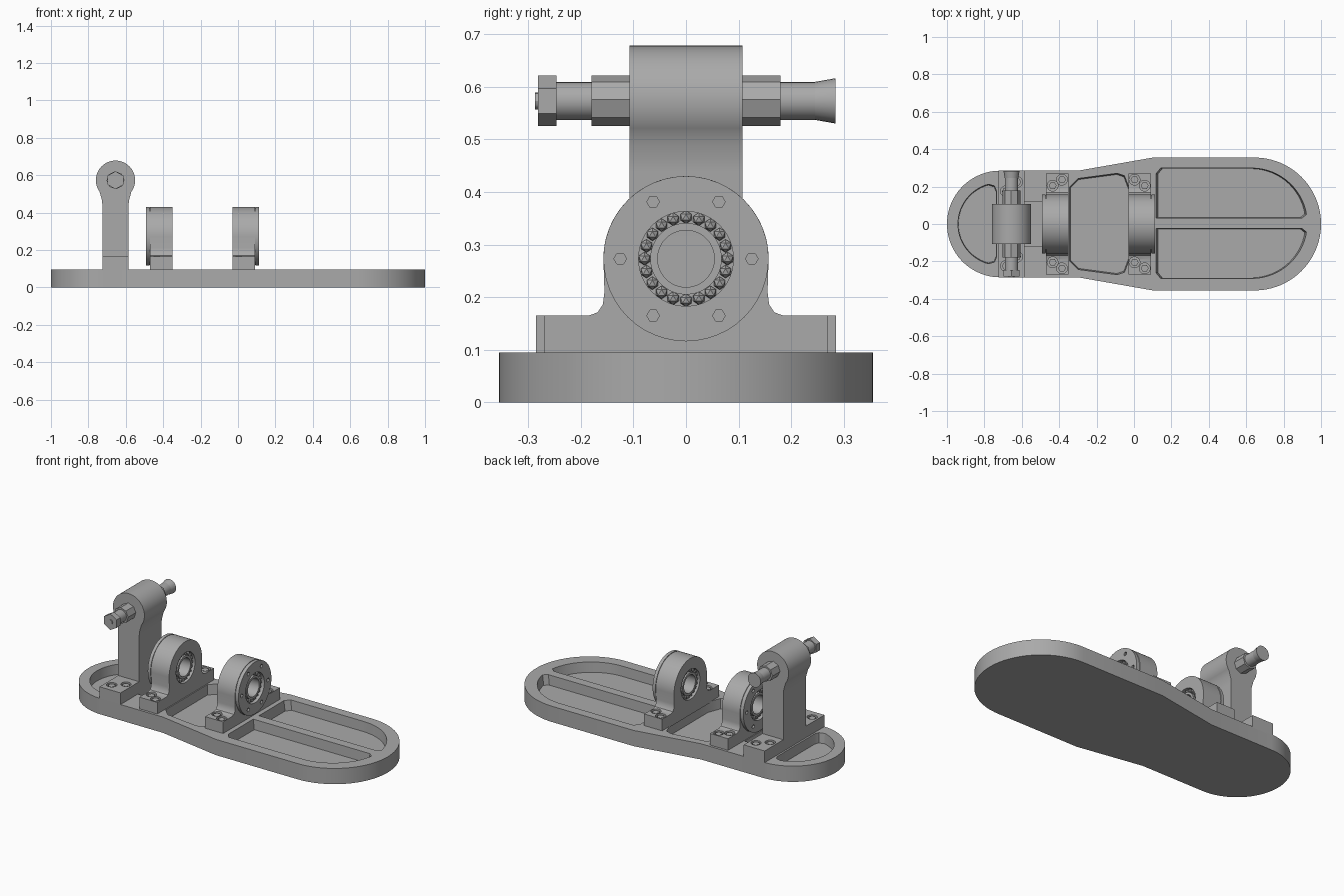
import bpy, bmesh
from math import sin, cos, radians, pi
from mathutils import Vector

if "Cube" in bpy.data.objects:
    bpy.data.objects.remove(bpy.data.objects["Cube"])

grey = bpy.data.materials.new("machined_grey")
grey.use_nodes = True
colour = (0.4, 0.4, 0.4, 1)
grey.diffuse_color = colour
grey.node_tree.nodes["Principled BSDF"].inputs["Base Color"].default_value = colour


def arc(cx, cy, r, start, end, n=24):
    steps = [radians(start + (end - start) * i / n) for i in range(n + 1)]
    return [(cx + r * cos(a), cy + r * sin(a)) for a in steps]


def circle(cx, cy, r, n=48, turn=0):
    return arc(cx, cy, r, turn, turn + 360, n)[:-1]


def mirrored(half):
    """Close a half outline by reflecting it in its second coordinate."""
    return half + [(a, -b) for a, b in reversed(half) if abs(b) > 1e-5]


def finish(name, bm):
    bmesh.ops.recalc_face_normals(bm, faces=bm.faces[:])
    mesh = bpy.data.meshes.new(name)
    bm.to_mesh(mesh)
    bm.free()
    mesh.materials.append(grey)
    obj = bpy.data.objects.new(name, mesh)
    bpy.context.collection.objects.link(obj)
    return obj


def prism(name, pts, axis, lo, hi, end_scale=1.0):
    """Extrude an outline along an axis, optionally tapering the low end."""
    place = {"x": lambda a, b, t: (t, a, b),
             "y": lambda a, b, t: (a, t, b),
             "z": lambda a, b, t: (a, b, t)}[axis]
    ca = (min(p[0] for p in pts) + max(p[0] for p in pts)) / 2
    cb = (min(p[1] for p in pts) + max(p[1] for p in pts)) / 2
    bm = bmesh.new()
    low = [bm.verts.new(place(ca + (a - ca) * end_scale, cb + (b - cb) * end_scale, lo))
           for a, b in pts]
    high = [bm.verts.new(place(a, b, hi)) for a, b in pts]
    bm.faces.new(low)
    bm.faces.new(high)
    for i in range(len(pts)):
        j = (i + 1) % len(pts)
        bm.faces.new((low[i], low[j], high[j], high[i]))
    return finish(name, bm)


def box(name, x, y, z):
    return prism(name, [(x[0], y[0]), (x[1], y[0]), (x[1], y[1]), (x[0], y[1])], "z", *z)


def cut(obj, cutters):
    for c in cutters:
        mod = obj.modifiers.new("cut", "BOOLEAN")
        mod.operation = "DIFFERENCE"
        mod.solver = "EXACT"
        mod.object = c
        c.hide_render = True
        bpy.context.view_layer.objects.active = obj
        bpy.ops.object.modifier_apply(modifier=mod.name)
        bpy.data.objects.remove(c)
    return obj


def tube(name, cx, cz, outer, inner, lo, hi):
    """Ring around the x axis, built as four bands of quads."""
    bm = bmesh.new()
    loops = [[bm.verts.new((x, a, b)) for a, b in circle(cx, cz, r)]
             for r, x in ((outer, lo), (outer, hi), (inner, hi), (inner, lo))]
    for k in range(4):
        p, q = loops[k], loops[(k + 1) % 4]
        for i in range(len(p)):
            j = (i + 1) % len(p)
            bm.faces.new((p[i], p[j], q[j], q[i]))
    return finish(name, bm)


def bolted(foot, name, spots, top):
    """Counterbore a foot and set a hexagon bolt head in each recess."""
    cut(foot, [prism("bore", circle(x, y, 0.029, 16), "z", top - 0.035, top + 0.02)
               for x, y in spots])
    for i, (x, y) in enumerate(spots):
        prism(f"{name}_bolt_{i + 1}", circle(x, y, 0.021, 6), "z", top - 0.04, top - 0.004)


# Base plate with recessed pockets
TOP, FLOOR, FOOT = 0.095, 0.035, 0.165
base = prism("base_plate", mirrored(arc(0.645, 0, 0.355, 0, 90)
             + [(0.1, 0.355), (-0.3, 0.285)] + arc(-0.715, 0, 0.285, 90, 180)), "z", 0, TOP)
toe = [(0.115, 0.03), (0.9, 0.03), (0.925, 0.05)] + arc(0.63, 0, 0.3, 14, 90, 14) \
    + [(0.14, 0.3), (0.115, 0.27)]
middle = mirrored([(-0.02, 0.18), (-0.05, 0.26), (-0.09, 0.273), (-0.3, 0.245), (-0.345, 0.2)])
heel = mirrored([(-0.735, 0.18), (-0.745, 0.205)] + arc(-0.72, 0, 0.222, 105, 180, 14))
pockets = [toe, [(x, 0.008 - y) for x, y in toe], middle, heel]
cut(base, [prism("pocket", p, "z", FLOOR, TOP + 0.02, 0.97) for p in pockets])
cut(base, [box("slot", (-0.585, -0.475), (-0.12, 0.12), (FLOOR, TOP + 0.02))])

# Two bearing blocks, with their retainers facing outwards
AX = 0.273
for side, cx, d in (("rear", -0.41, -1), ("front", 0.03, 1)):
    half = [(0.27, TOP - 0.005), (0.27, FOOT), (0.185, FOOT), (0.168, 0.171),
            (0.158, 0.186), (0.155, 0.21)]
    outline = half + arc(0, AX, 0.157, 0, 180, 40) + [(-y, z) for y, z in reversed(half)]
    block = prism(f"{side}_bearing_block", outline, "x", cx - 0.06, cx + 0.06)
    cut(block, [prism("bore", circle(0, AX, 0.09), "x", cx - 0.1, cx + 0.1)])
    bolted(block, f"{side}_block",
           [(cx - 0.025 * s, y * t) for s, y in ((1, 0.205), (-1, 0.237)) for t in (1, -1)]
           if d < 0 else [(cx - 0.027, 0.237), (cx + 0.027, 0.205),
                          (cx - 0.027, -0.205), (cx + 0.027, -0.237)], FOOT)

    # Retainer with six screw holes
    ends = sorted((cx + d * 0.064, cx + d * 0.083))
    retainer = tube(f"{side}_retainer", 0, AX, 0.157, 0.09, *ends)
    face = cx + d * 0.083
    cut(retainer, [prism("screw_hole", circle(y, z, 0.012, 6), "x", face - 0.012, face + 0.012)
                   for y, z in circle(0, AX, 0.125, 6)])
    tube(f"{side}_gasket", 0, AX, 0.153, 0.09, *sorted((cx + d * 0.059, cx + d * 0.065)))

    # Races, cage and balls
    span = sorted((cx - d * 0.055, cx + d * 0.074))
    tube(f"{side}_inner_race", 0, AX, 0.068, 0.054, *span)
    tube(f"{side}_cage", 0, AX, 0.091, 0.067, span[0] + 0.02, span[1] - 0.02)
    bm = bmesh.new()
    for x in (span[0] + 0.014, span[1] - 0.014):
        for y, z in circle(0, AX, 0.079, 20):
            ball = bmesh.ops.create_icosphere(bm, subdivisions=1, radius=0.0125)
            bmesh.ops.translate(bm, verts=ball["verts"], vec=Vector((x, y, z)))
    finish(f"{side}_balls", bm)

# Upright post with a rounded head
PX, PZ = -0.655, 0.573
flank = [(0.07, TOP), (0.07, 0.44), (0.072, 0.465), (0.079, 0.49)]
prism("post", [(PX + x, z) for x, z in flank] + arc(PX, PZ, 0.105, -36, 216, 40)
      + [(PX - x, z) for x, z in reversed(flank)], "y", -0.107, 0.107)
foot = box("post_foot", (PX - 0.07, PX + 0.07), (-0.285, 0.285), (TOP - 0.005, FOOT))
bolted(foot, "post", [(PX + x * t, y * t) for x, y in ((-0.03, 0.175), (0.03, 0.225),
                      (0.03, 0.175), (-0.03, 0.225)) for t in (1, -1)][:4], FOOT)

# Cross pin: collars, shaft, nut and flared end
for label, s in (("left", -1), ("right", 1)):
    prism(f"{label}_collar", circle(PX, PZ, 0.048, 8, pi), "y", *sorted((s * 0.1, s * 0.18)))
prism("pin_shaft", circle(PX, PZ, 0.036, 24), "y", -0.25, 0.25)
prism("pin_nut", circle(PX, PZ, 0.048, 6, 30), "y", -0.281, -0.246)
prism("pin_tip", circle(PX, PZ, 0.016, 12), "y", -0.287, -0.28)
prism("pin_flare", circle(PX, PZ, 0.043, 24), "y", 0.245, 0.284, 0.84)

# Smooth the round walls and keep the machined edges crisp
for obj in bpy.context.scene.objects:
    if obj.type == "MESH" and "balls" not in obj.name:
        bpy.ops.object.select_all(action="DESELECT")
        obj.select_set(True)
        bpy.context.view_layer.objects.active = obj
        bpy.ops.object.shade_smooth_by_angle(angle=radians(30))
